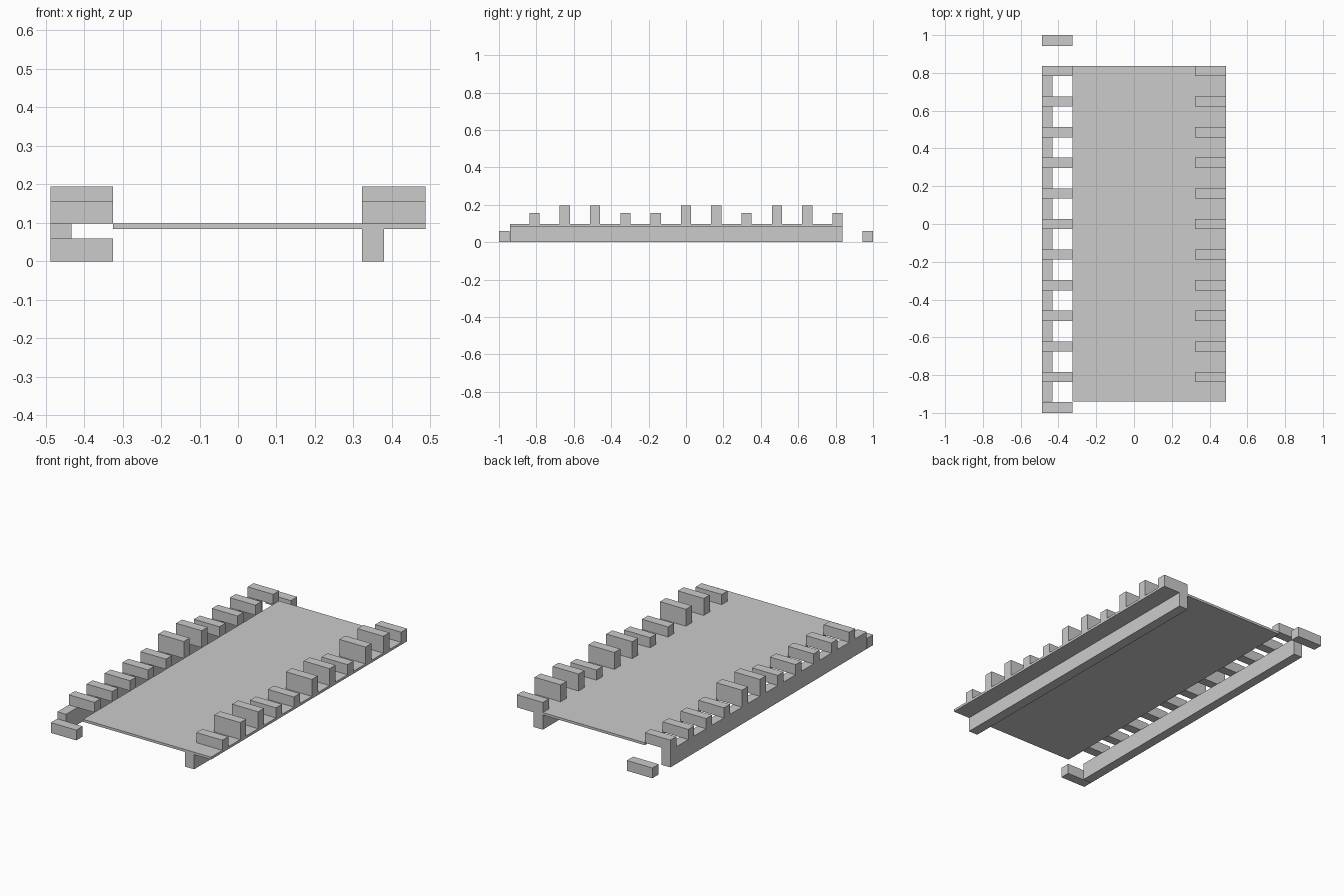
import bpy

if "Cube" in bpy.data.objects:
    bpy.data.objects.remove(bpy.data.objects["Cube"])


def box(name, x, y, z):
    """Axis-aligned box from (min, max) ranges."""
    bpy.ops.mesh.primitive_cube_add(size=1, location=[sum(r) / 2 for r in (x, y, z)])
    ob = bpy.context.object
    ob.name = name
    ob.scale = [r[1] - r[0] for r in (x, y, z)]
    bpy.ops.object.transform_apply(location=False, rotation=False, scale=True)
    return ob


LENGTH = (-0.94, 0.837)
LEFT = (-0.487, -0.325)
RIGHT = (0.322, 0.487)
DECK_TOP = 0.098

# Thin deck and the two rails under it
box("deck", (-0.325, 0.487), LENGTH, (0.084, DECK_TOP))
box("right_rail", (0.322, 0.38), LENGTH, (0, 0.084))
box("left_rail", (-0.487, -0.432), LENGTH, (0, DECK_TOP))

# Rows of parapet blocks, some taller
for side, span, tall in (("left", LEFT, {5, 6}),
                         ("right", RIGHT, {1, 2, 5, 6, 8, 9})):
    for i in range(11):
        y = (i - 5) * 0.162
        top = 0.195 if i in tall else 0.156
        box(f"{side}_block_{i + 1}", span, (y - 0.027, y + 0.027), (DECK_TOP, top))

# Low end blocks on the left side
box("front_end_block", LEFT, (-1, -0.943), (0, 0.059))
box("back_end_block", LEFT, (0.943, 1), (0, 0.059))
